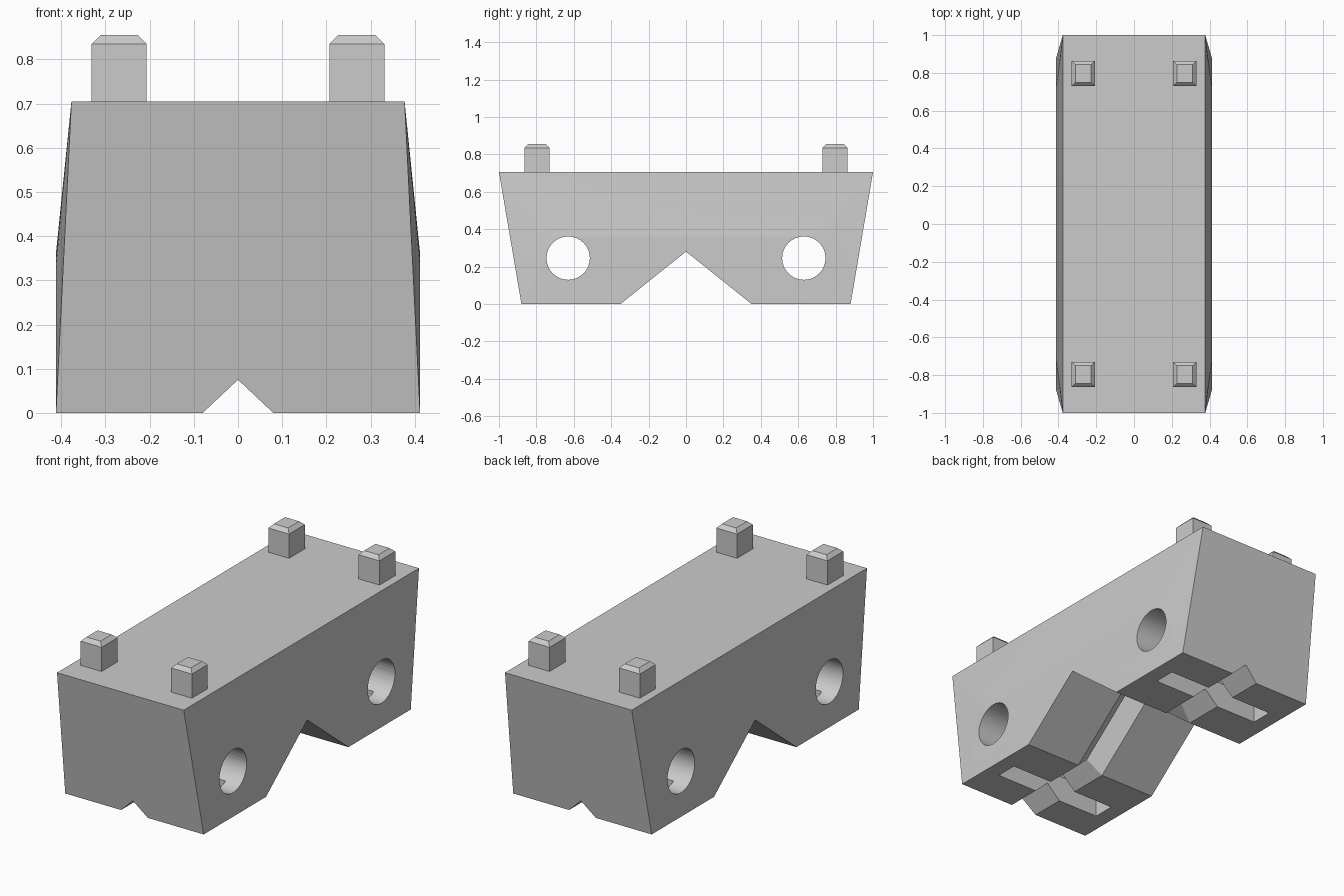
import bpy, bmesh, math

cube = bpy.data.objects.get("Cube")
if cube:
    bpy.data.objects.remove(cube, do_unlink=True)

TOP, HOLE_Y, HOLE_Z, HOLE_R = 0.705, 0.63, 0.245, 0.116

grey = bpy.data.materials.new("plain_grey")
grey.use_nodes = True
colour = (0.6, 0.6, 0.6, 1)
grey.diffuse_color = colour
grey.node_tree.nodes["Principled BSDF"].inputs["Base Color"].default_value = colour


def finish(bm, name):
    bmesh.ops.recalc_face_normals(bm, faces=bm.faces)
    mesh = bpy.data.meshes.new(name)
    bm.to_mesh(mesh)
    bm.free()
    mesh.materials.append(grey)
    obj = bpy.data.objects.new(name, mesh)
    bpy.context.collection.objects.link(obj)
    return obj


def loft(name, sections):
    """Join equal closed sections into a capped solid."""
    bm = bmesh.new()
    rings = [[bm.verts.new(p) for p in s] for s in sections]
    n = len(rings[0])
    for a, b in zip(rings, rings[1:]):
        for i in range(n):
            j = (i + 1) % n
            bm.faces.new((a[i], a[j], b[j], b[i]))
    bm.faces.new(rings[0])
    bm.faces.new(rings[-1])
    return finish(bm, name)


def rectangle(x0, x1, y0, y1, z):
    return [(x0, y0, z), (x1, y0, z), (x1, y1, z), (x0, y1, z)]


def along_x(profile, half):
    return [[(x, y, z) for y, z in profile] for x in (-half, half)]


def circle(y, z, r, n=32):
    return [(y + r * math.cos(math.tau * i / n), z + r * math.sin(math.tau * i / n))
            for i in range(n)]


# Tapered body whose sides stay upright around the holes
bm = bmesh.new()
points = rectangle(-0.377, 0.377, -1, 1, TOP) + rectangle(-0.412, 0.412, -0.88, 0.88, 0)
for s in (-1, 1):
    for ring in along_x(circle(s * HOLE_Y, HOLE_Z, HOLE_R), 0.412):
        points += ring
for p in points:
    bm.verts.new(p)
hull = bmesh.ops.convex_hull(bm, input=bm.verts)
spare = {g for g in hull["geom_interior"] + hull["geom_unused"]
         if isinstance(g, bmesh.types.BMVert)}
bmesh.ops.delete(bm, geom=list(spare), context="VERTS")
body = finish(bm, "body")

# Wide notch between the two feet
cutters = [loft("notch_cutter", along_x([(-0.45, -0.08), (0.45, -0.08), (0, 0.28)], 0.6))]


# Groove that follows the underside from front to back
def underside(d):
    knee = 0.35 + 0.35 * d
    return [(-1.2, d), (-knee, d), (0, 0.28 + 1.28 * d), (knee, d), (1.2, d)]


cutters.append(loft("groove_cutter", [
    [(-0.101, *low), (0.101, *low), (0, *high)]
    for low, high in zip(underside(-0.02), underside(0.075))]))

# Round cross holes, and slots in the soles that open into them
for s in (-1, 1):
    cutters.append(loft("hole_cutter", along_x(circle(s * HOLE_Y, HOLE_Z, HOLE_R), 0.6)))
    y = s * HOLE_Y
    cutters.append(loft("slot_cutter", [
        rectangle(-0.325, 0.325, y - 0.06, y + 0.06, z) for z in (-0.1, 0.2)]))

for cutter in cutters:
    cutter.hide_render = True
    mod = body.modifiers.new(cutter.name, "BOOLEAN")
    mod.operation, mod.solver, mod.object = "DIFFERENCE", "EXACT", cutter

# Apply the cuts and drop the cutters
bpy.context.view_layer.update()
graph = bpy.context.evaluated_depsgraph_get()
cut_mesh = bpy.data.meshes.new_from_object(body.evaluated_get(graph))
body.modifiers.clear()
body.data = cut_mesh
for cutter in cutters:
    bpy.data.objects.remove(cutter, do_unlink=True)

# Four bevelled pegs on top
for sx, side in ((-1, "right"), (1, "left")):
    for sy, end in ((-1, "front"), (1, "back")):
        cx, cy = sx * 0.269, sy * 0.797
        peg = []
        for z, inset in ((TOP - 0.01, 0), (0.835, 0), (0.855, 0.02)):
            hx, hy = 0.062 - inset, 0.067 - inset
            peg.append(rectangle(cx - hx, cx + hx, cy - hy, cy + hy, z))
        loft(f"{end}_{side}_peg", peg)

# Smooth the hole walls, keep every edge crisp
bpy.ops.object.select_all(action="DESELECT")
body.select_set(True)
bpy.context.view_layer.objects.active = body
bpy.ops.object.shade_smooth_by_angle(angle=math.radians(20))
